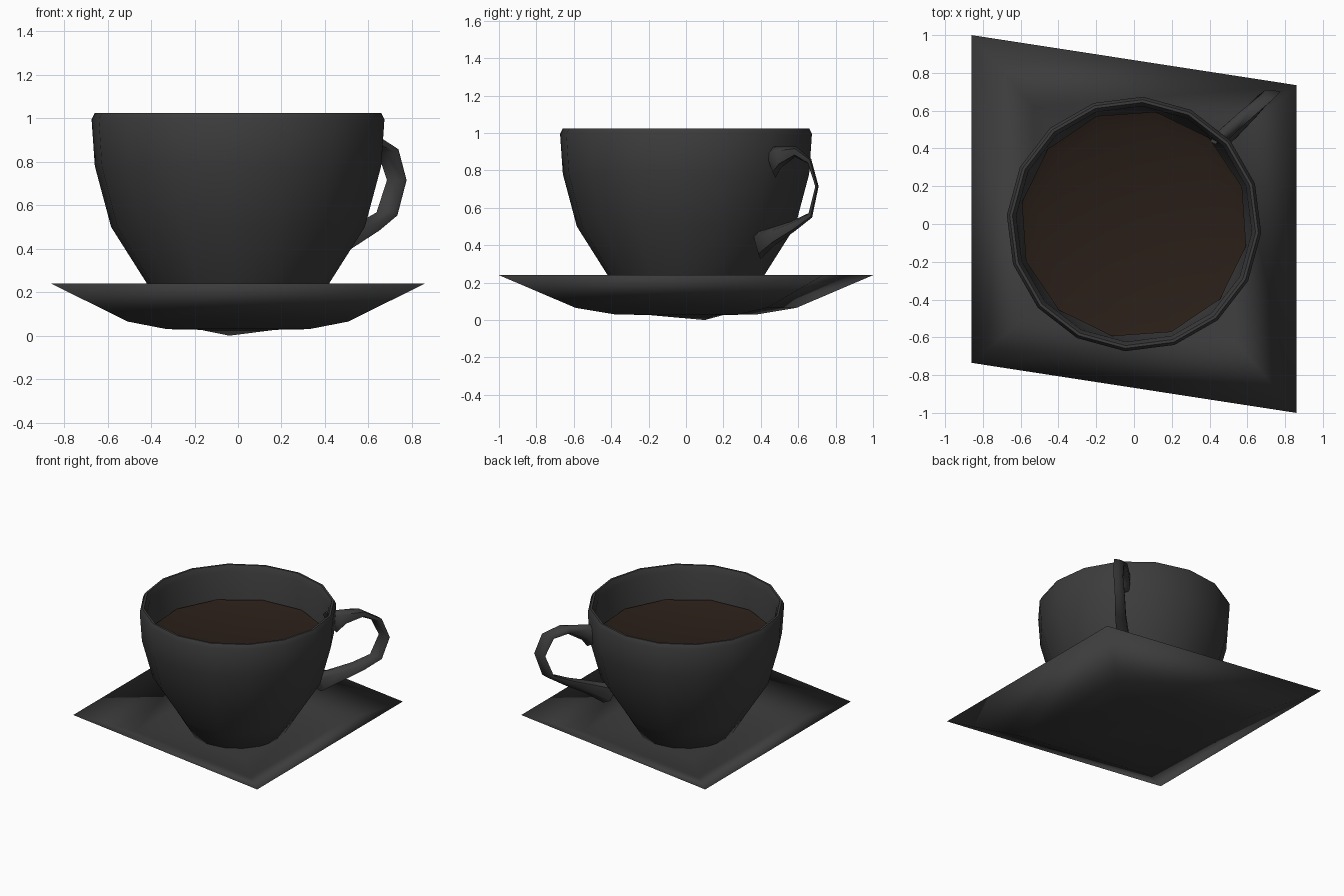
import bpy
from math import cos, sin, pi, radians
from mathutils import Vector

if "Cube" in bpy.data.objects:
    bpy.data.objects.remove(bpy.data.objects["Cube"])


def material(name, rgb):
    m = bpy.data.materials.new(name)
    m.diffuse_color = (*rgb, 1)
    m.use_nodes = True
    m.node_tree.nodes["Principled BSDF"].inputs["Base Color"].default_value = m.diffuse_color
    return m


def loft(name, rings, mat, angle, start=None, end=None):
    """Skin closed rings; optional points close the ends, otherwise n-gons."""
    n = len(rings[0])
    verts = [p for r in rings for p in r]
    faces = []
    for i in range(len(rings) - 1):
        for j in range(n):
            k = (j + 1) % n
            faces.append((i * n + j, i * n + k, (i + 1) * n + k, (i + 1) * n + j))
    last = (len(rings) - 1) * n
    for base, tip, flip in ((0, start, True), (last, end, False)):
        loop = [base + j for j in range(n)]
        if flip:
            loop.reverse()
        if tip is None:
            faces.append(loop)
        else:
            verts.append(tip)
            c = len(verts) - 1
            faces += [(loop[j], loop[(j + 1) % n], c) for j in range(n)]
    me = bpy.data.meshes.new(name)
    me.from_pydata([tuple(v) for v in verts], [], faces)
    me.materials.append(mat)
    ob = bpy.data.objects.new(name, me)
    bpy.context.collection.objects.link(ob)
    bpy.ops.object.select_all(action='DESELECT')
    ob.select_set(True)
    bpy.context.view_layer.objects.active = ob
    bpy.ops.object.mode_set(mode='EDIT')
    bpy.ops.mesh.select_all(action='SELECT')
    bpy.ops.mesh.normals_make_consistent(inside=False)
    bpy.ops.object.mode_set(mode='OBJECT')
    bpy.ops.object.shade_smooth_by_angle(angle=radians(angle))
    return ob


def circle(r, z, sides, offset):
    return [(r * cos(2 * pi * i / sides + offset),
             r * sin(2 * pi * i / sides + offset), z) for i in range(sides)]


ceramic = material("dark_ceramic", (0.045, 0.045, 0.045))
brown = material("coffee_brown", (0.022, 0.013, 0.009))

# Saucer: skewed four-cornered dish, underside first, then the top
corners = [(-0.86, -0.735), (0.86, -1.0), (0.86, 0.735), (-0.86, 1.0)]
levels = [(0.20, 0.027), (0.38, 0.03), (0.59, 0.065), (1.0, 0.24),
          (0.62, 0.10), (0.36, 0.09)]
loft("saucer", [[(x * s, y * s, z) for x, y in corners] for s, z in levels],
     ceramic, 180, start=(-0.04, 0.1, 0.0), end=(0, 0, 0.09))

# Cup: outer wall, rim, inner wall
profile = [(0.33, 0.09), (0.42, 0.24), (0.585, 0.50), (0.66, 0.78), (0.675, 0.995),
           (0.66, 1.025), (0.645, 1.025), (0.625, 0.98), (0.62, 0.78),
           (0.55, 0.51), (0.39, 0.27), (0.28, 0.18)]
loft("cup", [circle(r, z, 16, radians(-4)) for r, z in profile], ceramic, 60)

# Coffee: shallow surface rising slightly to the wall
loft("coffee", [circle(r, z, 12, radians(19)) for r, z in
                [(0.54, 0.72), (0.605, 0.785), (0.52, 0.75)]],
     brown, 50, start=(0, 0, 0.71), end=(0, 0, 0.74))

# Handle: flat ribbon swept from upper to lower joint (x, y, z, half width, half thickness)
path = [(0.46, 0.45, 0.84, 0.04, 0.09), (0.50, 0.495, 0.87, 0.045, 0.06),
        (0.60, 0.585, 0.90, 0.045, 0.028), (0.69, 0.66, 0.85, 0.042, 0.018),
        (0.73, 0.70, 0.715, 0.04, 0.012), (0.685, 0.665, 0.56, 0.042, 0.018),
        (0.60, 0.57, 0.50, 0.045, 0.03), (0.49, 0.46, 0.445, 0.05, 0.05),
        (0.39, 0.38, 0.395, 0.05, 0.075)]
out = Vector((0.72, 0.69, 0))
rings = []
for i, (x, y, z, w, t) in enumerate(path):
    a = Vector(path[max(i - 1, 0)][:3])
    b = Vector(path[min(i + 1, len(path) - 1)][:3])
    d = b - a
    normal = (out * -d.z + Vector((0, 0, out.dot(d)))).normalized() * t
    side = Vector((w, -0.1 * w, 0))
    c = Vector((x, y, z))
    rings.append([c + side * u + normal * v
                  for u, v in ((1, -0.6), (1, 0.6), (0, 1), (-1, 0.6), (-1, -0.6), (0, -1))])
loft("handle", rings, ceramic, 60)
